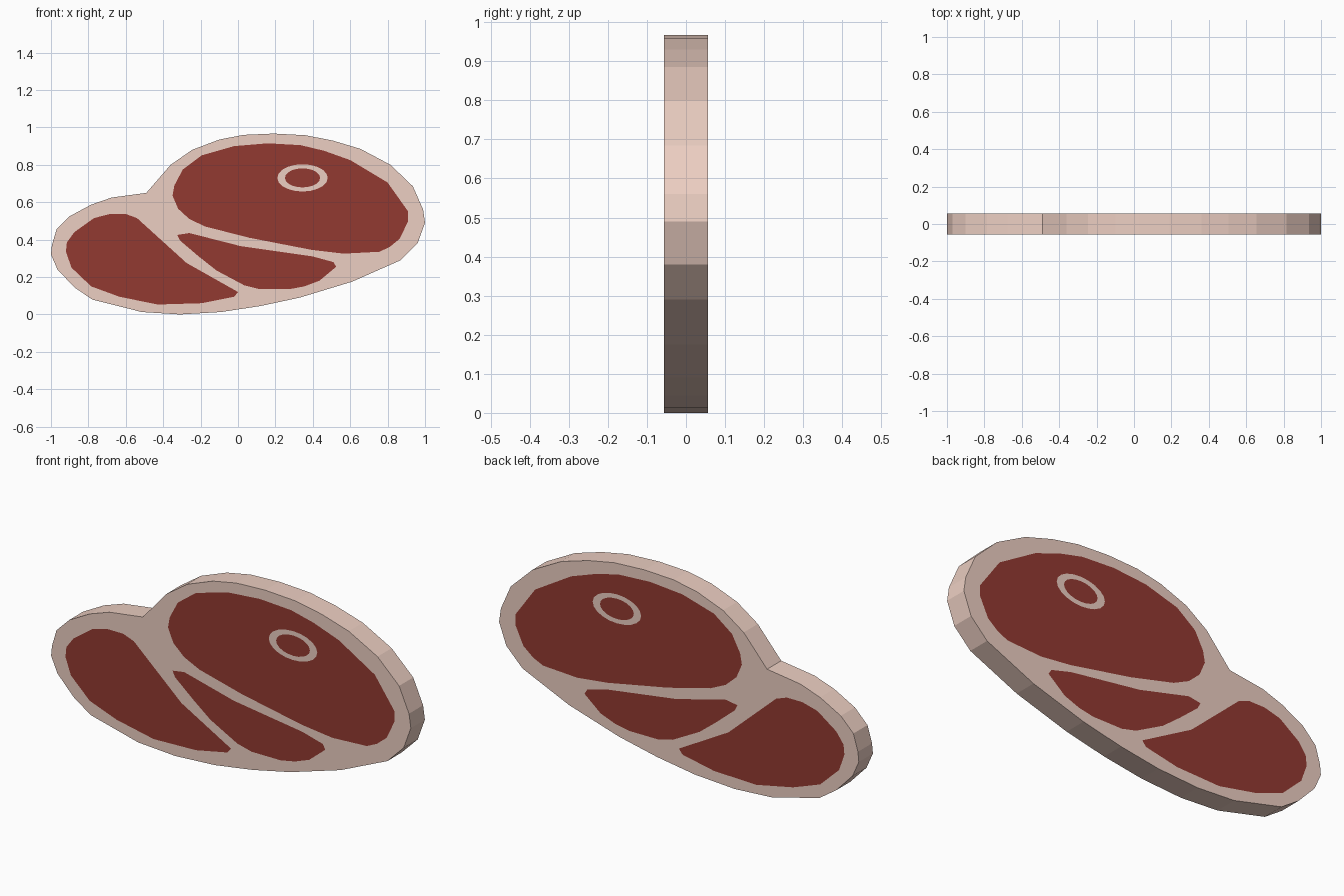
import bpy, bmesh
from math import cos, sin, pi
from mathutils import Vector

if "Cube" in bpy.data.objects:
    bpy.data.objects.remove(bpy.data.objects["Cube"])

HALF = 0.056  # half thickness of the slab

# Profiles in the x-z plane
RIM = [(-.49, .65), (-.36, .8), (-.245, .88), (-.1, .935), (.03, .96), (.19, .967),
       (.36, .958), (.505, .93), (.655, .885), (.815, .8), (.935, .685), (.99, .56),
       (1, .49), (.96, .38), (.87, .29), (.61, .175), (.33, .09), (.12, .045),
       (-.09, .013), (-.31, 0), (-.515, .013), (-.78, .08), (-.875, .145), (-.965, .24),
       (-1, .32), (-.995, .37), (-.97, .455), (-.9, .525), (-.785, .587), (-.675, .625)]
LARGE = [(-.34, .69), (-.295, .775), (-.195, .85), (-.02, .9), (.16, .915), (.335, .905),
         (.46, .875), (.6, .825), (.8, .705), (.91, .55), (.91, .5), (.865, .405),
         (.81, .36), (.755, .335), (.565, .325), (.395, .345), (.06, .41), (-.175, .47),
         (-.26, .51), (-.32, .565), (-.35, .635)]
SIDE = [(-.6, .537), (-.685, .537), (-.77, .515), (-.875, .44), (-.915, .385), (-.92, .335),
        (-.89, .25), (-.785, .15), (-.635, .095), (-.43, .053), (-.195, .06), (-.02, .095),
        (0, .12), (-.275, .275), (-.54, .515)]
LOWER = [(-.325, .425), (-.26, .435), (.015, .365), (.4, .31), (.51, .28), (.525, .255),
         (.435, .18), (.355, .15), (.275, .135), (.115, .135), (.035, .155), (-.115, .235),
         (-.21, .31), (-.31, .395)]


def ellipse(cx, cz, rx, rz, n=20):
    return [(cx + rx * cos(2 * pi * i / n), cz + rz * sin(2 * pi * i / n)) for i in range(n)]


def material(name, rgb):
    m = bpy.data.materials.new(name)
    m.diffuse_color = (*rgb, 1)
    m.use_nodes = True
    m.node_tree.nodes["Principled BSDF"].inputs["Base Color"].default_value = m.diffuse_color
    return m


def inlay(name, outline, holes, mat, walls=False):
    """Front and back sheets of a region with holes, optionally joined by outer walls."""
    bm = bmesh.new()
    rings = []
    for y in (-HALF, HALF):
        edges = []
        for k, loop in enumerate([outline] + holes):
            vs = [bm.verts.new((x, y, z)) for x, z in loop]
            edges += [bm.edges.new((vs[i - 1], vs[i])) for i in range(len(vs))]
            if k == 0:
                rings.append(vs)
        out = Vector((0, 1 if y > 0 else -1, 0))
        made = bmesh.ops.triangle_fill(bm, use_beauty=True, edges=edges, normal=out)
        for f in made['geom']:
            if isinstance(f, bmesh.types.BMFace):
                f.normal_update()
                if f.normal.dot(out) < 0:
                    f.normal_flip()
    if walls:
        a, b = rings
        for i in range(len(a)):
            bm.faces.new((a[i - 1], b[i - 1], b[i], a[i]))
        bmesh.ops.recalc_face_normals(bm, faces=bm.faces)
    me = bpy.data.meshes.new(name)
    bm.to_mesh(me)
    bm.free()
    me.materials.append(mat)
    bpy.context.collection.objects.link(bpy.data.objects.new(name, me))


fat = material("fat", (.84, .62, .54))
meat = material("meat", (.29, .042, .031))
bone_outer = ellipse(.345, .73, .135, .073)
bone_inner = ellipse(.345, .73, .094, .051)

# Fat slab, three meat areas, bone ring with its marrow
inlay("fat_rim", RIM, [LARGE, SIDE, LOWER], fat, walls=True)
inlay("large_meat", LARGE, [bone_outer], meat)
inlay("side_meat", SIDE, [], meat)
inlay("lower_meat", LOWER, [], meat)
inlay("bone_ring", bone_outer, [bone_inner], fat)
inlay("marrow", bone_inner, [], meat)
